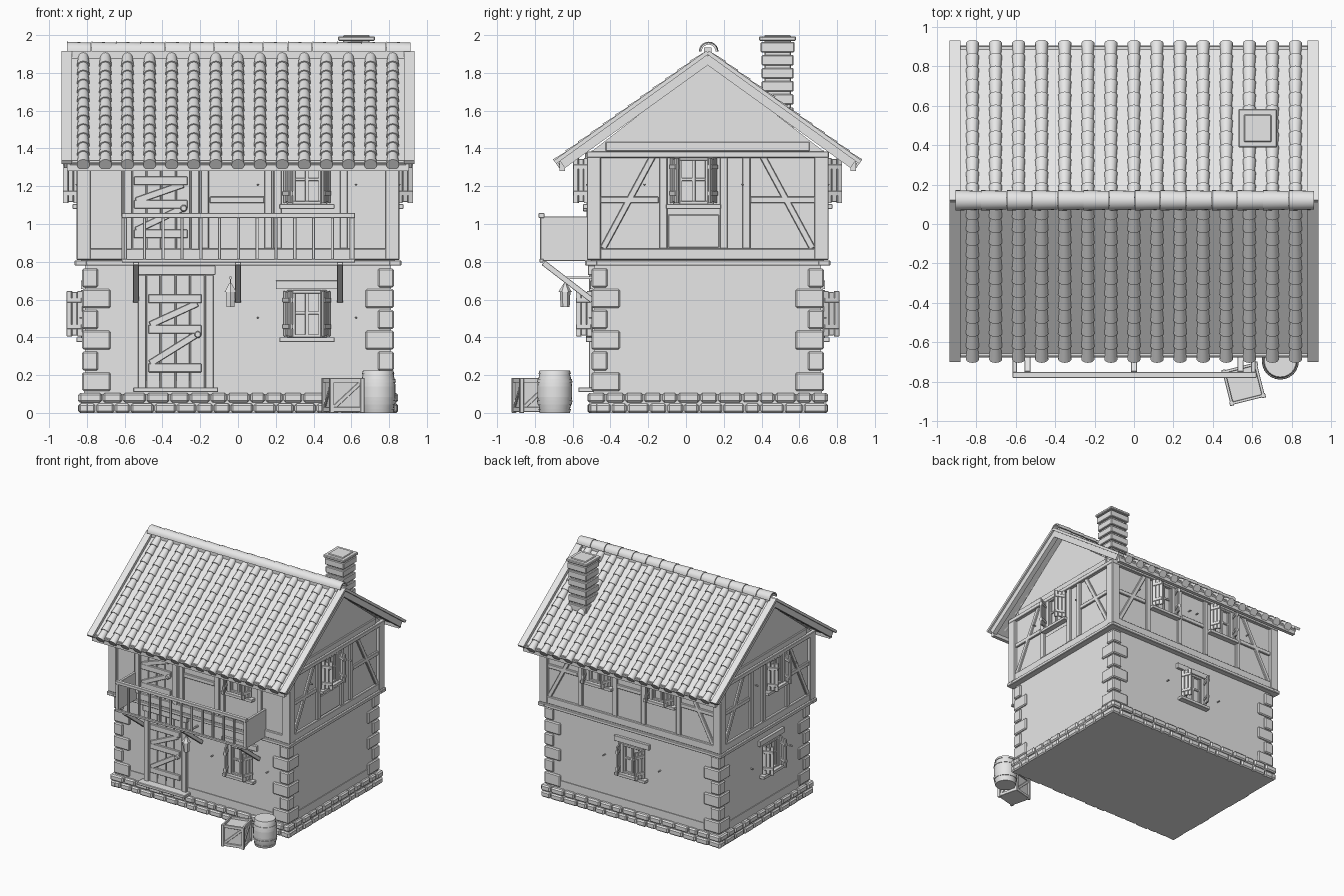
import bpy, bmesh, random
from math import pi, sin, cos, atan, atan2, radians
from mathutils import Matrix, Vector

random.seed(4)
if "Cube" in bpy.data.objects:
    bpy.data.objects.remove(bpy.data.objects["Cube"])

GREY = (0.8, 0.8, 0.8, 1)
mat = bpy.data.materials.new("plain_grey")
mat.use_nodes = True
mat.diffuse_color = GREY
mat.node_tree.nodes["Principled BSDF"].inputs["Base Color"].default_value = GREY

CY = 0.115                      # house centre in y
LOW, UP = (0.6, 0.81) * 2, (0.615, 0.83) * 2    # wall distance per facade
I = Matrix.Identity(4)


def T(x, y, z):
    return Matrix.Translation((x, y, z))


def face(i):
    """Facade frame: x to the right, -y outward; 0 front, 1 +x, 2 back, 3 -x."""
    return T(0, CY, 0) @ Matrix.Rotation(i * pi / 2, 4, 'Z')


class Part:
    def __init__(self, name):
        self.name, self.bm = name, bmesh.new()

    def box(self, M, x0, x1, y0, y1, z0, z1):
        S = Matrix.Diagonal((x1 - x0, y1 - y0, z1 - z0, 1))
        C = T((x0 + x1) / 2, (y0 + y1) / 2, (z0 + z1) / 2)
        bmesh.ops.create_cube(self.bm, size=1, matrix=M @ C @ S)

    def slab(self, i, u0, u1, w0, w1, z0, z1):
        self.box(face(i), u0, u1, -w1, -w0, z0, z1)

    def beam(self, M, p, q, side, a, b):
        """Bar from p to q, a thick along side, b across."""
        p, q, x = Vector(p), Vector(q), Vector(side)
        z = (q - p).normalized()
        R = Matrix((x, z.cross(x), z)).transposed().to_4x4()
        L = (q - p).length / 2
        self.box(M @ Matrix.Translation((p + q) / 2) @ R, -a / 2, a / 2, -b / 2, b / 2, -L, L)

    def cone(self, M, r1, r2, h, n=12):
        bmesh.ops.create_cone(self.bm, cap_ends=True, segments=n, radius1=r1, radius2=r2,
                              depth=h, matrix=M @ T(0, 0, h / 2))

    def done(self, bevel=0, smooth=False):
        me = bpy.data.meshes.new(self.name)
        bmesh.ops.recalc_face_normals(self.bm, faces=self.bm.faces)
        self.bm.to_mesh(me)
        self.bm.free()
        me.materials.append(mat)
        ob = bpy.data.objects.new(self.name, me)
        bpy.context.collection.objects.link(ob)
        if bevel:
            mod = ob.modifiers.new("bevel", 'BEVEL')
            mod.width, mod.segments = bevel, 1
        if smooth:
            bpy.ops.object.select_all(action='DESELECT')
            ob.select_set(True)
            bpy.context.view_layer.objects.active = ob
            bpy.ops.object.shade_smooth_by_angle(angle=radians(40))


# Walls with gables
p = Part("walls")
p.box(face(0), -0.81, 0.81, -0.6, 0.6, 0.05, 0.79)
p.box(face(0), -0.83, 0.83, -0.615, 0.615, 0.79, 1.39)
ends = [[p.bm.verts.new((x, CY + y, z)) for y, z in ((-0.62, 1.38), (0.62, 1.38), (0, 1.86))]
        for x in (-0.83, 0.83)]
p.bm.faces.new(ends[0])
p.bm.faces.new(ends[1])
for k in range(3):
    p.bm.faces.new((ends[0][k], ends[0][k - 1], ends[1][k - 1], ends[1][k]))
for i in range(4):
    h = LOW[i + 1 & 3]
    p.slab(i, -h, h, LOW[i], LOW[i] + 0.006, 0.1, 0.17)
p.done()

# Foundation stones in two courses
p = Part("foundation_core")
p.box(face(0), -0.83, 0.83, -0.615, 0.615, 0, 0.1)
p.done()
p = Part("foundation_stones")
for i in range(4):
    h = LOW[i + 1 & 3] + 0.035
    for z in (0, 0.055):
        u = -h
        while u < h - 0.02:
            e = min(h, u + random.uniform(0.08, 0.13))
            if h - e < 0.05:
                e = h
            p.slab(i, u + 0.003, e - 0.003, LOW[i] - 0.02,
                   LOW[i] + random.uniform(0.028, 0.038), z, z + 0.05)
            u = e
p.done(0.01)

# Corner quoins, alternately long and short
p = Part("quoins")
for sx in (-1, 1):
    for sy in (-1, 1):
        for k in range(6):
            n = 0.15 if k % 2 == 0 else 0.085
            M = T(sx * 0.825, CY + sy * 0.615, 0.115 + 0.11 * k)
            xs, ys = sorted((0, -sx * n)), sorted((0, -sy * n))
            p.box(M, *xs, *ys, 0, 0.1)
p.done(0.008)

# Timber frame: per facade posts, rails, diagonals
p = Part("timber_frame")
posts = ((-0.595, -0.175, 0.16, 0.21, 0.56), (-0.235, 0.085, 0.205),
         (-0.475, -0.15, 0.12, 0.45), (-0.205, -0.04, 0.28))
rails = (((-0.15, 0.14),), ((-0.57, -0.26), (0.225, 0.57)),
         ((-0.78, -0.5), (-0.13, 0.1), (0.47, 0.78)), ((-0.57, -0.23), (0.3, 0.57)))
braces = ((), (0.555, 0.29), (0.77, 0.51), (0.555, 0.31))
for i in range(4):
    w, h = UP[i], UP[i + 1 & 3] + 0.025
    for s in (-1, 1):
        p.slab(i, *sorted((s * h, s * (h - 0.075))), w - 0.03, w + 0.025, 0.81, 1.38)
        if braces[i]:
            a, b = braces[i]
            p.beam(face(i), (s * a, -w, 0.87), (s * b, -w, 1.36), (0, 1, 0), 0.03, 0.034)
    p.slab(i, -h - 0.01, h + 0.01, w - 0.03, w + 0.032, 0.78, 0.808)
    p.slab(i, -h, h, w - 0.03, w + 0.02, 0.81, 0.87)
    p.slab(i, -h, h, w - 0.03, w + 0.027, 1.35, 1.385)
    for u in posts[i]:
        p.slab(i, u - 0.021, u + 0.021, w - 0.01, w + 0.018, 0.87, 1.36)
    for u0, u1 in rails[i]:
        p.slab(i, u0, u1, w - 0.01, w + 0.015, 1.11, 1.145)
    if i % 2:
        p.slab(i, -0.54, 0.54, w - 0.01, w + 0.012, 1.385, 1.435)
p.slab(1, -0.21, 0.06, UP[1], UP[1] + 0.008, 0.875, 1.05)
p.done(0.004)


# Windows with open shutters
def window(i, uc, z, w, header):
    p = Part("window_frame")
    M = face(i) @ T(uc, -w, z)
    for s in (-1, 1):
        p.box(M, *sorted((s * 0.075, s * 0.105)), -0.022, 0.01, 0, 0.25)
        p.box(M, *sorted((s * 0.06, s * 0.075)), -0.012, 0.01, 0, 0.25)
        p.box(M, s * 0.26 - 0.005, s * 0.26 + 0.005, -0.03, 0.01, 0.1, 0.108)
    p.box(M, -0.075, 0.075, -0.022, 0.01, 0.232, 0.25)
    p.box(M, -0.075, 0.075, -0.018, 0.01, 0, 0.016)
    p.box(M, -0.009, 0.009, -0.014, 0.01, 0, 0.24)
    p.box(M, -0.075, 0.075, -0.011, 0.01, 0.122, 0.138)
    p.box(M, -0.145, 0.145, -0.045, 0.01, -0.025, 0)
    if header:
        p.box(M, -0.165, 0.165, -0.022, 0.01, 0.255, 0.3)
    p.done(0.002)
    p = Part("shutters")
    for s in (-1, 1):
        S = M @ T(s * 0.118, -0.012, 0) @ Matrix.Rotation(atan2(-0.085, -s * 0.035), 4, 'Z')
        for k in range(3):
            d = 0.006 * (k % 2)
            p.box(S, k * 0.031, k * 0.031 + 0.028, -0.007, 0.007, 0.005 + d, 0.245 - d)
        for z0 in (0.045, 0.185):
            p.box(S, 0.003, 0.087, -0.013, 0.013, z0, z0 + 0.024)
    p.done(0.002)


window(0, 0.365, 0.40, LOW[0], True)
window(2, 0, 0.40, LOW[2], True)
window(3, 0.09, 0.40, LOW[3], True)
window(0, 0.365, 1.105, UP[0], False)
window(1, -0.075, 1.105, UP[1], False)
window(2, -0.31, 1.105, UP[2], False)
window(2, 0.285, 1.105, UP[2], False)
window(3, 0.12, 1.105, UP[3], False)


# Plank doors with Z bracing
def door(uc, z, h, w):
    p = Part("door")
    M = face(0) @ T(uc, -w, z)
    for k in range(4):
        x = -0.155 + k * 0.078
        p.box(M, x, x + 0.073, -0.012, 0.01, 0, h)
    for s in (-1, 1):
        p.box(M, *sorted((s * 0.157, s * 0.2)), -0.028, 0.01, 0, h)
    p.box(M, -0.205, 0.21, -0.035, 0.01, h, h + 0.05)
    for f in (0.18, 0.52, 0.79):
        p.box(M, -0.145, 0.137, -0.026, 0, f * h - 0.023, f * h + 0.023)
    for a, b in ((0.22, 0.48), (0.56, 0.75)):
        p.beam(M, (-0.135, -0.014, a * h), (0.115, -0.014, b * h), (0, 1, 0), 0.022, 0.036)
    p.cone(M @ T(0.117, -0.01, h * 0.475) @ Matrix.Rotation(pi / 2, 4, 'X'), 0.02, 0.016, 0.035)
    p.done(0.003)


door(-0.33, 0.13, 0.6, LOW[0])
door(-0.405, 0.865, 0.46, UP[0])
p = Part("door_step")
p.slab(0, -0.555, -0.105, 0.58, 0.685, 0.11, 0.135)
p.done(0.004)

# Roof: deck, verge boards, eave beams and rows of barrel tiles
deck, verge, tiles = Part("roof_deck"), Part("verge_boards"), Part("roof_tiles")
slope = Matrix.Rotation(atan(0.72), 4, 'X')
for i in (0, 2):
    M = T(0, CY, 1.89) @ Matrix.Rotation(i * pi / 2, 4, 'Z') @ slope
    deck.box(M, -0.89, 0.89, -0.975, 0, -0.03, 0)
    deck.slab(i, -0.905, 0.905, 0.755, 0.785, 1.28, 1.335)
    for s in (-1, 1):
        verge.box(M, *sorted((s * 0.88, s * 0.935)), -0.985, 0.01, 0.005, 0.026)
        verge.box(M, *sorted((s * 0.88, s * 0.92)), -0.96, 0, -0.04, 0.005)
    for k in range(15):
        for j in range(12):
            R = M @ T(-0.819 + 0.117 * k, -0.985 + j * 0.081, 0) @ Matrix.Rotation(-pi / 2, 4, 'X')
            tiles.cone(R, 0.034, 0.027, 0.086, 14)
deck.done()
verge.done()
tiles.done(smooth=True)

# Ridge beam and curved ridge caps
p = Part("ridge_beam")
p.box(face(0), -0.88, 0.88, -0.02, 0.02, 1.86, 1.935)
p.done()
p = Part("ridge_caps")
for k in range(14):
    x0 = -0.905 + k * 0.13
    rings = []
    for x, r in ((x0, 0.052), (x0 + 0.128, 0.047)):
        for rr in (r, r - 0.01):
            rings.append([p.bm.verts.new((x, CY + 0.005 + rr * cos(t * pi / 10),
                                          1.913 + rr * sin(t * pi / 10))) for t in range(11)])
    for a, b in ((0, 1), (1, 3), (3, 2), (2, 0)):
        for t in range(10):
            p.bm.faces.new((rings[a][t], rings[a][t + 1], rings[b][t + 1], rings[b][t]))
    for t in (0, 10):
        p.bm.faces.new([rings[a][t] for a in (0, 1, 3, 2)])
p.done(smooth=True)

# Chimney in stone courses under a flat cap
p = Part("chimney")
M = T(0.627, 0.485, 0)
p.box(M, -0.07, 0.07, -0.07, 0.07, 1.4, 1.98)
for k in range(7):
    r = 0.085 if k else 0.09
    z = 1.97 - 0.069 * (k + 1)
    p.box(M, -r, r, -r, r, z + 0.008, z + 0.062)
p.box(M, -0.098, 0.098, -0.098, 0.098, 1.97, 1.993)
p.box(M, -0.07, 0.07, -0.07, 0.07, 1.98, 2.0)
p.done(0.005)

# Balcony railing, end panels and struts
p = Part("balcony")
p.box(I, -0.615, 0.62, -0.78, -0.75, 1.033, 1.058)
p.box(I, -0.615, 0.62, -0.775, -0.755, 0.797, 0.815)
for k in range(13):
    x = -0.595 + k * 0.0995
    p.box(I, x - 0.008, x + 0.008, -0.773, -0.757, 0.81, 1.04)
for s in (-1, 1):
    p.box(I, s * 0.605 - 0.011, s * 0.605 + 0.011, -0.77, -0.5, 0.805, 1.04)
for x in (-0.54, 0, 0.54):
    p.beam(I, (x, -0.755, 0.795), (x, -0.495, 0.595), (1, 0, 0), 0.03, 0.03)
p.done(0.002)

# Hanging lantern on its bracket
p = Part("lantern")
M = T(-0.04, -0.64, 0)
p.cone(M @ T(0, 0, 0.56), 0.024, 0.028, 0.08, 6)
p.cone(M @ T(0, 0, 0.64), 0.036, 0.008, 0.045, 6)
p.cone(M @ T(0, 0, 0.68), 0.004, 0.004, 0.04, 6)
p.box(M, -0.006, 0.006, -0.01, 0.16, 0.71, 0.722)
p.done()

# Barrel with hoops
p = Part("barrel")
M = T(0.742, -0.695, 0)
levels = [0, 0.05, 0.085, 0.14, 0.175, 0.215]


def belly(z):
    return 0.093 - 1.3 * (z - 0.1125) ** 2


for a, b in zip(levels, levels[1:]):
    p.cone(M @ T(0, 0, a), belly(a), belly(b), b - a, 24)
for z in (0, 0.045, 0.16, 0.205):
    p.cone(M @ T(0, 0, z), belly(z) + 0.004, belly(z + 0.02) + 0.004, 0.02, 24)
p.done(smooth=True)

# Crate with framed sides
p = Part("crate")
M = T(0.556, -0.81, 0) @ Matrix.Rotation(radians(14), 4, 'Z')
p.box(M, -0.08, 0.08, -0.08, 0.08, 0.005, 0.165)
for k in range(4):
    R = M @ Matrix.Rotation(k * pi / 2, 4, 'Z')
    p.box(R, -0.094, -0.072, -0.094, -0.072, 0, 0.185)
    for z in (0.005, 0.16):
        p.box(R, -0.09, 0.09, -0.09, -0.075, z, z + 0.025)
    p.beam(R, (-0.075, -0.08, 0.025), (0.075, -0.08, 0.16), (0, 1, 0), 0.014, 0.02)
p.done(0.002)
